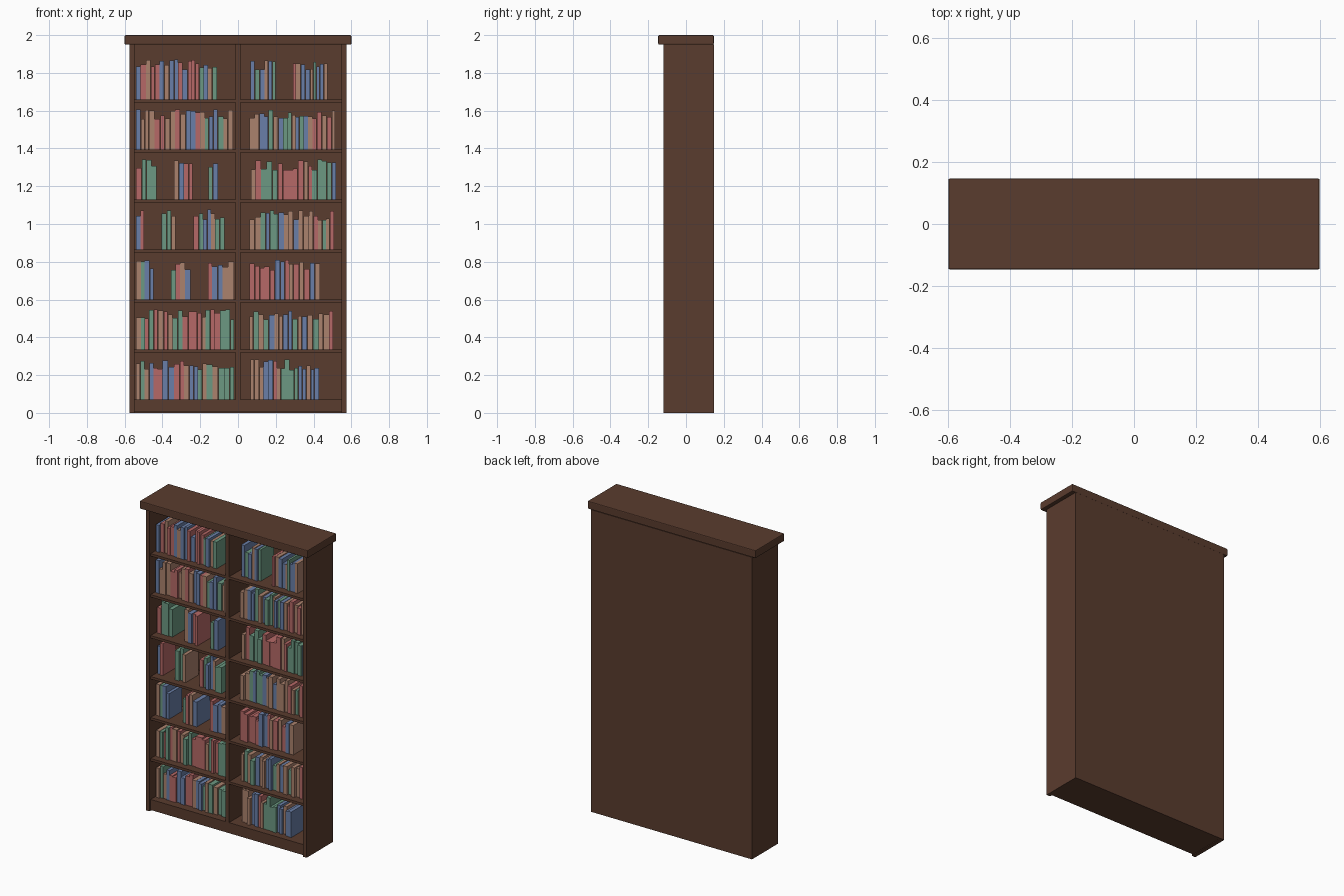
import bpy, bmesh, random

if "Cube" in bpy.data.objects:
    bpy.data.objects.remove(bpy.data.objects["Cube"])

random.seed(4)


def material(name, rgb):
    """Flat material from sRGB 0-255 values."""
    m = bpy.data.materials.new(name)
    lin = [((c / 255 + 0.055) / 1.055) ** 2.4 for c in rgb]
    m.diffuse_color = (*lin, 1)
    m.use_nodes = True
    m.node_tree.nodes["Principled BSDF"].inputs["Base Color"].default_value = m.diffuse_color
    return m


wood = material("dark_wood", (90, 60, 46))
BOOK_MATS = {
    "r": material("book_red", (182, 105, 103)),
    "b": material("book_blue", (106, 127, 168)),
    "g": material("book_green", (108, 153, 130)),
    "t": material("book_tan", (171, 130, 109)),
}


def add_box(bm, x, y, z, index=0):
    """Add a box spanning the (min, max) ranges x, y, z."""
    v = [bm.verts.new((a, b, c)) for a in x for b in y for c in z]
    for f in ((0, 1, 3, 2), (4, 6, 7, 5), (0, 4, 5, 1),
              (2, 3, 7, 6), (0, 2, 6, 4), (1, 5, 7, 3)):
        bm.faces.new([v[i] for i in f]).material_index = index


def finish(bm, name, mats):
    bmesh.ops.recalc_face_normals(bm, faces=bm.faces[:])
    mesh = bpy.data.meshes.new(name)
    bm.to_mesh(mesh)
    bm.free()
    for m in mats:
        mesh.materials.append(m)
    ob = bpy.data.objects.new(name, mesh)
    bpy.context.collection.objects.link(ob)
    return ob


def board(name, x, y, z):
    bm = bmesh.new()
    add_box(bm, x, y, z)
    return finish(bm, name, [wood])


# Case dimensions
FRONT, BACK, INNER_BACK = -0.12, 0.147, 0.125
RECESS = FRONT + 0.012
OUT, IN, MID = 0.574, 0.548, 0.012
BASE, PITCH, THICK = 0.072, 0.2645, 0.016

# Carcass
board("left_side", (-OUT, -IN), (FRONT, BACK), (0, 1.95))
board("right_side", (IN, OUT), (FRONT, BACK), (0, 1.95))
board("back_panel", (-IN, IN), (INNER_BACK, BACK), (0, 1.95))
board("base", (-IN, IN), (RECESS, INNER_BACK), (0.004, BASE))
board("centre_divider", (-MID, MID), (RECESS, INNER_BACK), (BASE, 1.95))

# Shelves in both bays
for row in range(1, 7):
    top = BASE + row * PITCH
    for side, x in (("left", (-IN, -MID)), ("right", (MID, IN))):
        board(f"{side}_shelf_{row}", x, (RECESS, INNER_BACK), (top - THICK, top))

# Overhanging top with softened edges
cap = board("top_board", (-0.6, 0.6), (-0.147, 0.147), (1.95, 2.0))
bev = cap.modifiers.new("edge_bevel", "BEVEL")
bev.width, bev.segments = 0.005, 2

# Runs of books per shelf, bottom to top: start x, end x, colour order
ROWS = [
    [(-.54, -.02, "tgtbrrbbrrtbbgtgtggg"), (.065, .43, "tttbbrtggggbbtbb")],
    [(-.54, -.02, "tgrgrtrtggrrrrtgrrggg"), (.06, .505, "tgtgbttbbgtbtgttr")],
    [(-.54, -.445, "tgbb"), (-.355, -.25, "grtb"), (-.16, -.02, "rbbtt"),
     (.06, .435, "rrrrrbbrtrtrbt")],
    [(-.54, -.495, "br"), (-.405, -.33, "ggt"), (-.235, -.07, "rgbbtgg"),
     (.06, .51, "ttgbggbttbtttrtgtr")],
    [(-.54, -.43, "rggg"), (-.34, -.24, "tbrr"), (-.155, -.105, "gb"),
     (.07, .52, "trgggrrrrrtrggggb")],
    [(-.54, -.025, "btttrrttrtbbrtgbbgtt"), (.06, .515, "ttbbgtbggtbgbtrrtrt")],
    [(-.54, -.11, "brtrrbtbbrbrrrgbtg"), (.065, .2, "bgbtbg"),
     (.29, .475, "rtbbtgbbt")],
]
KEYS = list(BOOK_MATS)
for row, runs in enumerate(ROWS):
    z = BASE + row * PITCH
    for n, (x0, x1, colours) in enumerate(runs):
        bm = bmesh.new()
        widths = [random.uniform(0.8, 1.25) for _ in colours]
        unit = (x1 - x0) / sum(widths)
        x = x0
        for w, c in zip(widths, colours):
            front = random.uniform(-0.07, -0.05)
            height = random.uniform(0.155, 0.212)
            add_box(bm, (x, x + w * unit - 0.0015), (front, front + 0.135),
                    (z, z + height), KEYS.index(c))
            x += w * unit
        finish(bm, f"books_shelf_{row + 1}_group_{n + 1}", BOOK_MATS.values())
